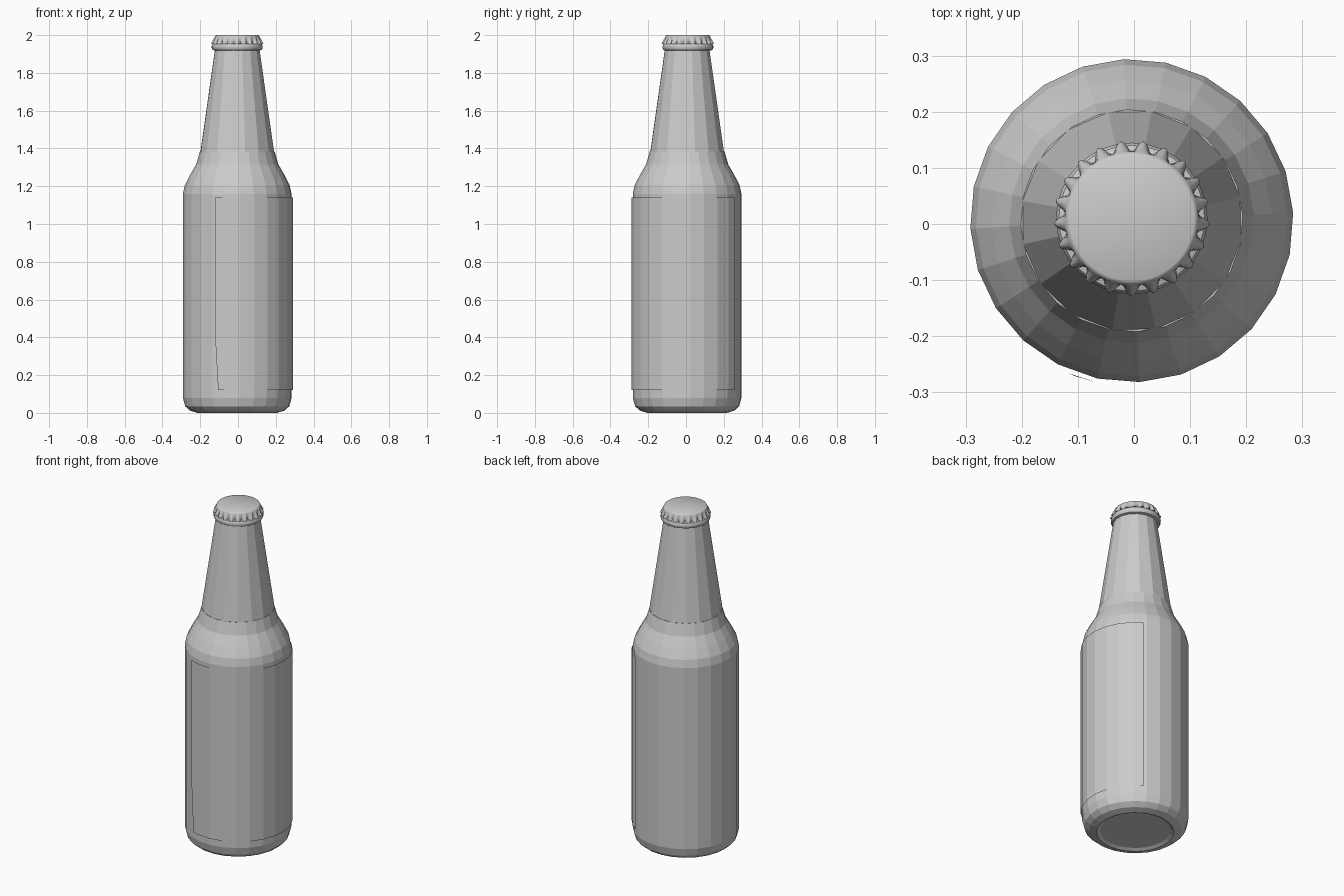
import bpy, bmesh
from math import cos, sin, radians, pi

cube = bpy.data.objects.get("Cube")
if cube:
    bpy.data.objects.remove(cube, do_unlink=True)

grey = bpy.data.materials.new("plain grey")
grey.use_nodes = True
tone = (0.6, 0.6, 0.6, 1)
grey.diffuse_color = tone
grey.node_tree.nodes["Principled BSDF"].inputs["Base Color"].default_value = tone


def loft(name, rows, angles, center, closed=True, caps=True):
    """Bridge rows of (radius function or number, height) round the axis."""
    bm = bmesh.new()
    rings = []
    for radius, z in rows:
        ring = []
        for a in angles:
            r = radius(a) if callable(radius) else radius
            ring.append(bm.verts.new((r * cos(a), r * sin(a), z)))
        rings.append(ring)
    count = len(angles)
    for low, high in zip(rings, rings[1:]):
        for i in range(count if closed else count - 1):
            j = (i + 1) % count
            bm.faces.new((low[i], low[j], high[j], high[i]))
    if caps:
        bm.faces.new(rings[0][::-1])
        bm.faces.new(rings[-1])
    mesh = bpy.data.meshes.new(name)
    bm.to_mesh(mesh)
    bm.free()
    mesh.materials.append(grey)
    ob = bpy.data.objects.new(name, mesh)
    ob.location = (*center, 0)
    bpy.context.collection.objects.link(ob)
    return ob


def circle(sides, phase):
    return [radians(phase) + 2 * pi * i / sides for i in range(sides)]


def smooth(ob):
    bpy.ops.object.select_all(action="DESELECT")
    ob.select_set(True)
    bpy.context.view_layer.objects.active = ob
    bpy.ops.object.shade_smooth_by_angle(angle=radians(40))


axis = (-0.004, 0.006)
cap_axis = (-0.004, 0.01)

# Body with rounded base, slightly hollow underside and sloping shoulder
body_rows = [(0.19, 0.01), (0.21, 0), (0.25, 0.012), (0.276, 0.035), (0.288, 0.08),
             (0.288, 1.16), (0.278, 1.205), (0.25, 1.26), (0.218, 1.315), (0.198, 1.385)]
loft("bottle_body", body_rows, circle(24, 2.8), axis)

# Tapering neck
loft("bottle_neck", [(0.199, 1.375), (0.119, 1.93)], circle(16, 12.3), axis)

# Rounded lip under the cap
lip_rows = [(0.119, 1.918), (0.13, 1.922), (0.135, 1.932), (0.135, 1.942),
            (0.13, 1.952), (0.118, 1.957)]
smooth(loft("bottle_lip", lip_rows, circle(32, 0), cap_axis))

# Wrapped label, a thin sheet just off the glass
label_angles = [radians(a) for a in [-113.3] + [-102.2 + 15 * i for i in range(11)] + [58.5]]
label = loft("label", [(0.295, 0.12), (0.295, 0.4), (0.295, 1.14)], label_angles, axis,
             closed=False, caps=False)
corner = label.data.vertices[0].co
corner.x, corner.y = 0.295 * cos(radians(-110)), 0.295 * sin(radians(-110))


# Crimped cap with a fluted skirt
def flute(mid, depth):
    return lambda a: mid + depth * cos(21 * (a - radians(81.2)))


cap_rows = [(0.115, 1.953), (flute(0.129, 0.01), 1.953), (flute(0.127, 0.008), 1.962),
            (flute(0.123, 0.004), 1.977), (0.119, 1.99), (0.116, 1.997), (0.111, 2.0)]
smooth(loft("cap", cap_rows, circle(168, 81.2), cap_axis))
